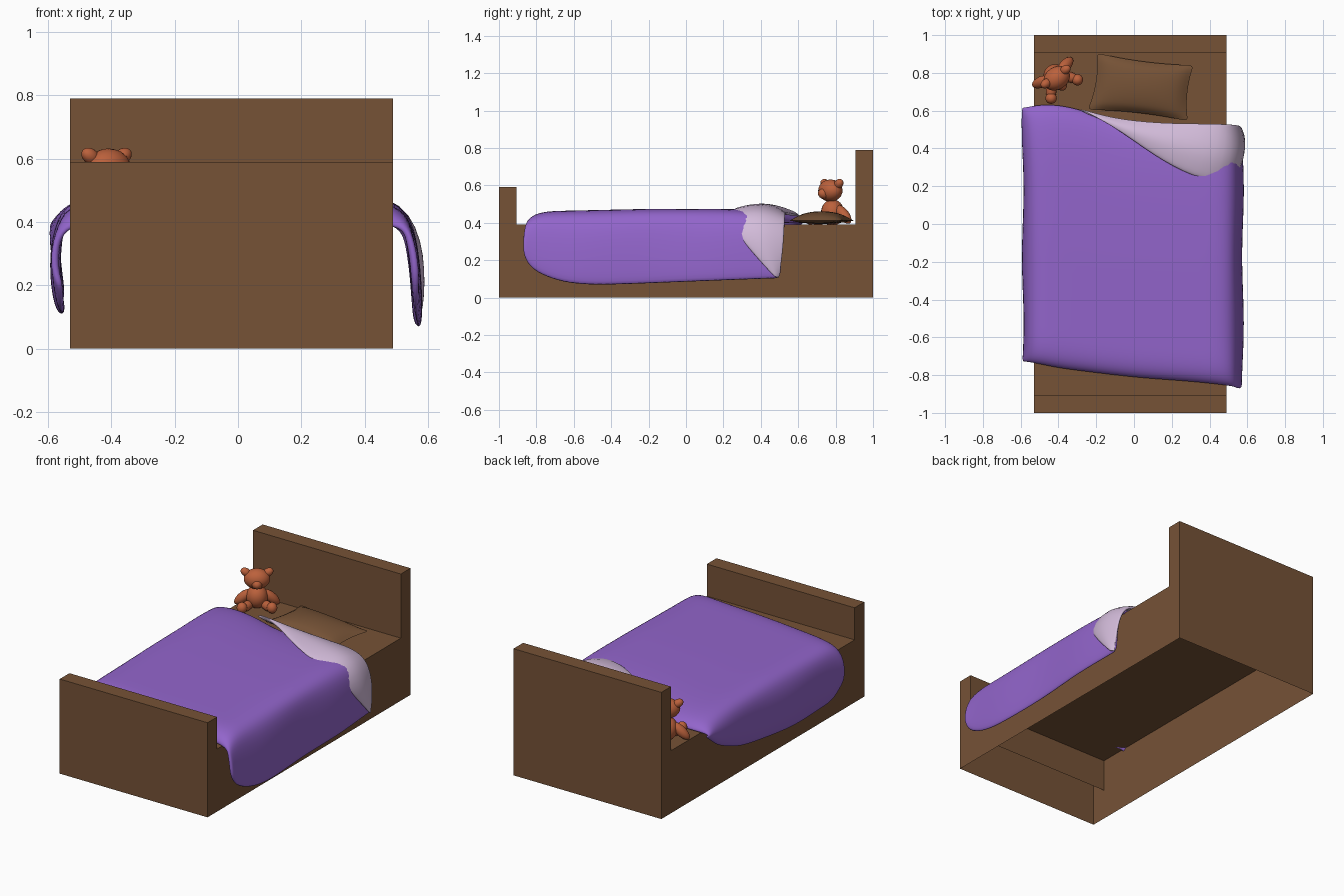
import bpy, bmesh, math
from mathutils import Vector, Matrix

if "Cube" in bpy.data.objects:
    bpy.data.objects.remove(bpy.data.objects["Cube"])


def material(name, rgb):
    m = bpy.data.materials.new(name)
    m.diffuse_color = (*rgb, 1)
    m.use_nodes = True
    m.node_tree.nodes["Principled BSDF"].inputs["Base Color"].default_value = m.diffuse_color
    return m


BROWN = material("brown", (0.18, 0.085, 0.037))
PURPLE = material("purple", (0.29, 0.13, 0.6))
PINK = material("pale_pink", (0.65, 0.5, 0.7))
ORANGE = material("orange", (0.5, 0.12, 0.045))


def add_object(name, verts, faces, mat, smooth=False):
    me = bpy.data.meshes.new(name)
    me.from_pydata(verts, [], faces)
    me.materials.append(mat)
    if smooth:
        me.polygons.foreach_set("use_smooth", [True] * len(me.polygons))
    ob = bpy.data.objects.new(name, me)
    bpy.context.collection.objects.link(ob)
    return ob


def sheet(name, rows, mat, thickness, levels=2):
    """Cloth sheet from a grid of points, thickened and smoothed."""
    n = len(rows[0])
    faces = [(i * n + j, (i + 1) * n + j, (i + 1) * n + j + 1, i * n + j + 1)
             for i in range(len(rows) - 1) for j in range(n - 1)]
    ob = add_object(name, [p for r in rows for p in r], faces, mat, True)
    if thickness:
        mod = ob.modifiers.new("thickness", 'SOLIDIFY')
        mod.thickness, mod.offset = thickness, -1
    mod = ob.modifiers.new("smooth", 'SUBSURF')
    mod.levels = mod.render_levels = levels
    return ob


def interp(x, pts):
    if x <= pts[0][0]:
        return pts[0][1]
    for (a, fa), (b, fb) in zip(pts, pts[1:]):
        if x <= b:
            return fa + (fb - fa) * (x - a) / (b - a)
    return pts[-1][1]


# Bed frame: side outline extruded across, hollow and open underneath
XL, XR = -0.53, 0.49
side = [(-1, 0), (-1, .59), (-.905, .59), (-.905, .39),
        (.905, .39), (.905, .79), (1, .79), (1, 0)]
n = len(side)
verts = [(x, y, z) for x in (XL, XR) for y, z in side]
faces = [(i, i + n, i + n + 1, i + 1) for i in range(n - 1)]
faces += [tuple(range(n)), tuple(reversed(range(n, 2 * n)))]
# inner partitions below the mattress at each end
for y in (-.905, .905):
    k = len(verts)
    verts += [(XL, y, .19), (XR, y, .19), (XR, y, .39), (XL, y, .39)]
    faces.append((k, k + 1, k + 2, k + 3))
add_object("bed_frame", verts, faces, BROWN)

# Blanket: cross profile of (x, share of the hang), draped along the bed
profile = [(-.57, 1), (-.59, .75), (-.59, .4), (-.565, .13), (-.51, .01), (-.4, 0),
           (-.27, 0), (-.12, 0), (.05, 0), (.2, 0), (.35, 0), (.46, 0),
           (.53, .08), (.56, .3), (.575, .65), (.58, 1)]
foot_edge = [(-.59, -.73), (-.4, -.77), (0, -.82), (.3, -.84), (.57, -.87)]
head_edge = [(-.59, .62), (-.5, .64), (-.4, .64), (-.27, .61), (-.12, .555),
             (.2, .515), (.57, .51)]
left_hem = [(-.75, .22), (-.66, .11), (-.3, .1), (.23, .16), (.5, .27), (.62, .37)]
right_hem = [(-.87, .24), (-.84, .16), (-.72, .085), (-.5, .06), (0, .08), (.5, .1)]
top_line = [(0, .4), (.02, .44), (.07, .462), (.5, .475), (.8, .475), (.93, .46),
            (.98, .44), (1, .41)]
steps = [0, .02, .07, .15, .25, .37, .5, .62, .73, .83, .91, .97, 1]
rows = []
for x, share in profile:
    row = []
    for v in steps:
        y0, y1 = interp(x, foot_edge), interp(x, head_edge)
        y = y0 + (y1 - y0) * v
        top = interp(v, top_line)
        hem = interp(y, left_hem if x < 0 else right_hem)
        ripple = .006 * math.sin(9 * y) if share > .2 else 0
        row.append((x + ripple, y, top - share * (top - hem)))
    rows.append(row)
sheet("blanket", rows, PURPLE, .025)

# Turned-back corner of the blanket, lofted between fold and hem
fold = [(-.29, .615, .44), (-.12, .56, .45), (.15, .535, .455), (.4, .535, .455),
        (.52, .53, .42), (.57, .525, .28), (.57, .5, .1)]
flap_hem = [(-.27, .60, .455), (-.1, .51, .48), (.06, .39, .487), (.25, .27, .487),
            (.49, .19, .455), (.585, .29, .31), (.585, .48, .1)]
outward = [(0, 0, 0), (0, 0, .015), (0, 0, .03), (0, 0, .035),
           (.03, 0, .04), (.02, 0, .0), (.005, 0, 0)]
rows = []
for a, b, o in zip(fold, flap_hem, outward):
    rows.append([Vector(b).lerp(Vector(a), t) + Vector(o) * math.sin(math.pi * t)
                 for t in (0, .2, .4, .6, .8, .94, 1)])
sheet("blanket_fold", rows, PINK, .018)

# Pillow: two bulged halves over a quad with pulled-in edges
corners = [Vector(c) for c in ((-.245, .605), (.285, .545), (.315, .84), (-.195, .905))]
N = 12
for name, sign in (("pillow_top", 1), ("pillow_bottom", -1)):
    rows = []
    for i in range(N + 1):
        row = []
        for j in range(N + 1):
            jj = j if sign > 0 else N - j
            u, v = 2 * i / N - 1, 2 * jj / N - 1
            pu = u * (1 - .07 * (1 - v * v))
            pv = v * (1 - .09 * (1 - u * u))
            s, t = (pu + 1) / 2, (pv + 1) / 2
            p = corners[0].lerp(corners[1], s).lerp(corners[3].lerp(corners[2], s), t)
            puff = math.sqrt(max(0, (1 - u * u) * (1 - v * v)))
            row.append((p.x, p.y, .412 + puff * (.05 if sign > 0 else -.018)))
        rows.append(row)
    sheet(name, rows, BROWN, 0, 1)

# Toy bear, sitting turned toward the front right corner
PLACE = Matrix.Translation((-.415, .78, 0)) @ Matrix.Rotation(math.radians(35), 4, 'Z')


def ellipsoid(name, a, b, r):
    """Ellipsoid with its long axis from a to b and radius r."""
    a, b = Vector(a), Vector(b)
    d = b - a
    mat = (PLACE @ Matrix.Translation((a + b) / 2)
           @ d.to_track_quat('Z', 'Y').to_matrix().to_4x4()
           @ Matrix.Diagonal((r, r, d.length / 2, 1)))
    bm = bmesh.new()
    bmesh.ops.create_uvsphere(bm, u_segments=20, v_segments=12, radius=1, matrix=mat)
    me = bpy.data.meshes.new(name)
    bm.to_mesh(me)
    bm.free()
    me.materials.append(ORANGE)
    me.polygons.foreach_set("use_smooth", [True] * len(me.polygons))
    bpy.context.collection.objects.link(bpy.data.objects.new(name, me))


ellipsoid("bear_body", (0, .01, .385), (0, 0, .525), .062)
ellipsoid("bear_head", (-.075, -.01, .572), (.075, -.01, .572), .06)
ellipsoid("bear_muzzle", (0, -.085, .555), (0, 0, .56), .032)
for s, tag in ((-1, "left"), (1, "right")):
    ellipsoid(f"bear_{tag}_ear", (s * .035, 0, .59), (s * .09, 0, .625), .024)
    ellipsoid(f"bear_{tag}_arm", (s * .03, .01, .49), (s * .125, .03, .40), .03)
    ellipsoid(f"bear_{tag}_leg", (s * .025, 0, .42), (s * .095, -.09, .415), .028)
    ellipsoid(f"bear_{tag}_foot", (s * .085, -.078, .39), (s * .085, -.082, .455), .03)
